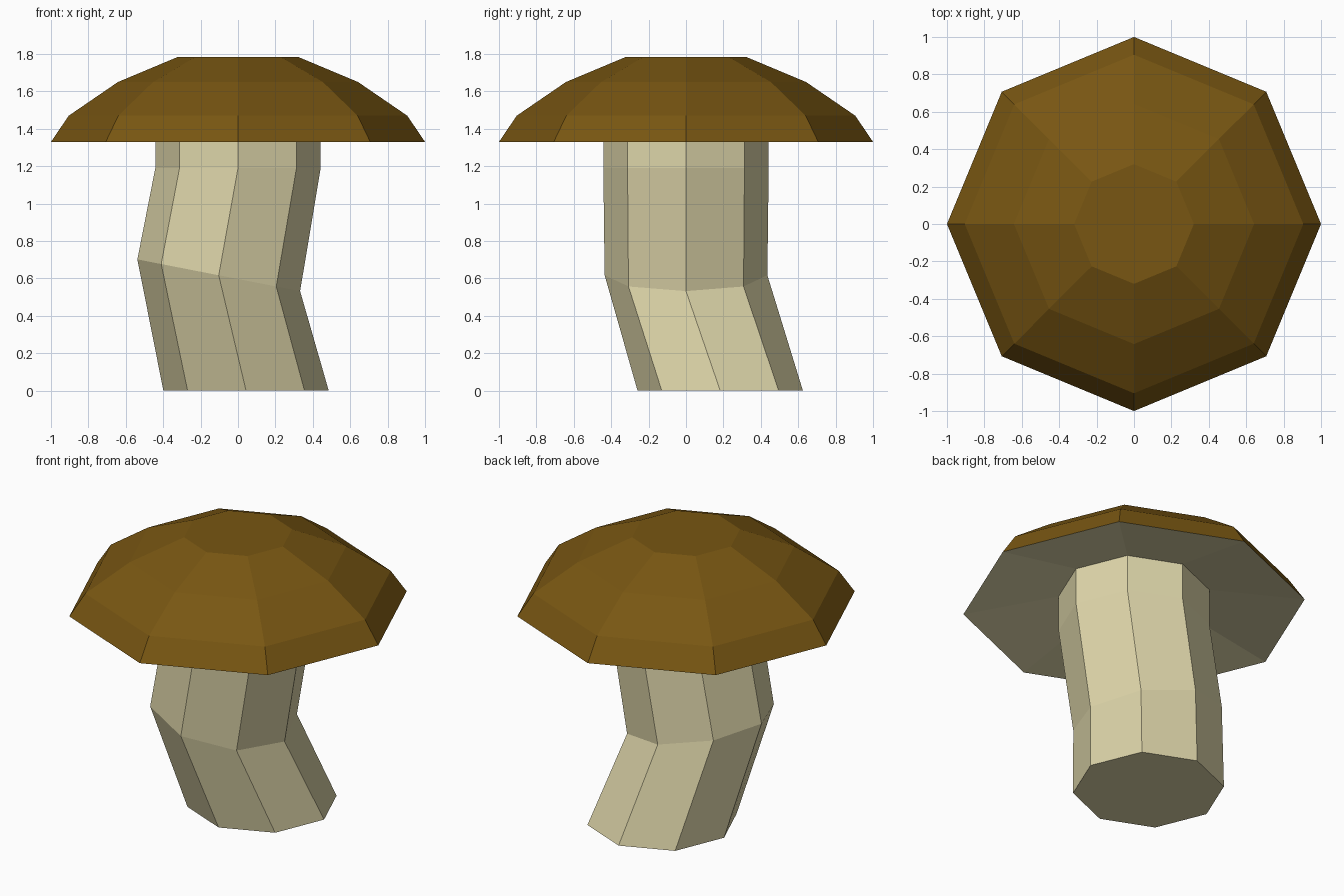
import bpy
import bmesh
from math import cos, sin, tau

SIDES = 8

if "Cube" in bpy.data.objects:
    bpy.data.objects.remove(bpy.data.objects["Cube"], do_unlink=True)


def make_material(name, colour):
    mat = bpy.data.materials.new(name)
    mat.use_nodes = True
    mat.diffuse_color = (*colour, 1)
    mat.node_tree.nodes["Principled BSDF"].inputs["Base Color"].default_value = (*colour, 1)
    return mat


def loft(name, rings, materials, closed=False):
    """Join octagonal rings (x, y, z, radius, tilt) and cap the open ends."""
    bm = bmesh.new()
    loops = []
    for x, y, z, r, tilt in rings:
        loop = []
        for i in range(SIDES):
            dx, dy = r * cos(tau * i / SIDES), r * sin(tau * i / SIDES)
            loop.append(bm.verts.new((x + dx, y + dy, z + tilt * dx)))
        loops.append(loop)
    for low, high in zip(loops, loops[1:]):
        for i in range(SIDES):
            j = (i + 1) % SIDES
            bm.faces.new((low[i], low[j], high[j], high[i]))
    bm.faces.new(loops[0][::-1])
    bm.faces.new(loops[-1])
    bmesh.ops.recalc_face_normals(bm, faces=bm.faces)
    # Downward faces take the last material
    for face in bm.faces:
        face.material_index = len(materials) - 1 if face.normal.z < -0.5 else 0
    mesh = bpy.data.meshes.new(name)
    bm.to_mesh(mesh)
    bm.free()
    for mat in materials:
        mesh.materials.append(mat)
    obj = bpy.data.objects.new(name, mesh)
    bpy.context.collection.objects.link(obj)
    return obj


brown = make_material("cap brown", (0.188, 0.093, 0.006))
cream = make_material("stem cream", (0.73, 0.67, 0.40))

# Crooked stem: offset foot, tilted bend, straight neck
loft("stem", [
    (0.043, 0.183, 0, 0.442, 0),
    (-0.103, 0, 0.617, 0.435, -0.195),
    (0, 0, 1.19, 0.442, 0),
    (0, 0, 1.43, 0.442, 0),
], [cream])

# Faceted cap with a hollow, pale underside
loft("cap", [
    (0, 0, 1.423, 0.44, 0),
    (0, 0, 1.33, 1, 0),
    (0, 0, 1.47, 0.905, 0),
    (0, 0, 1.65, 0.642, 0),
    (0, 0, 1.785, 0.32, 0),
], [brown, cream])
